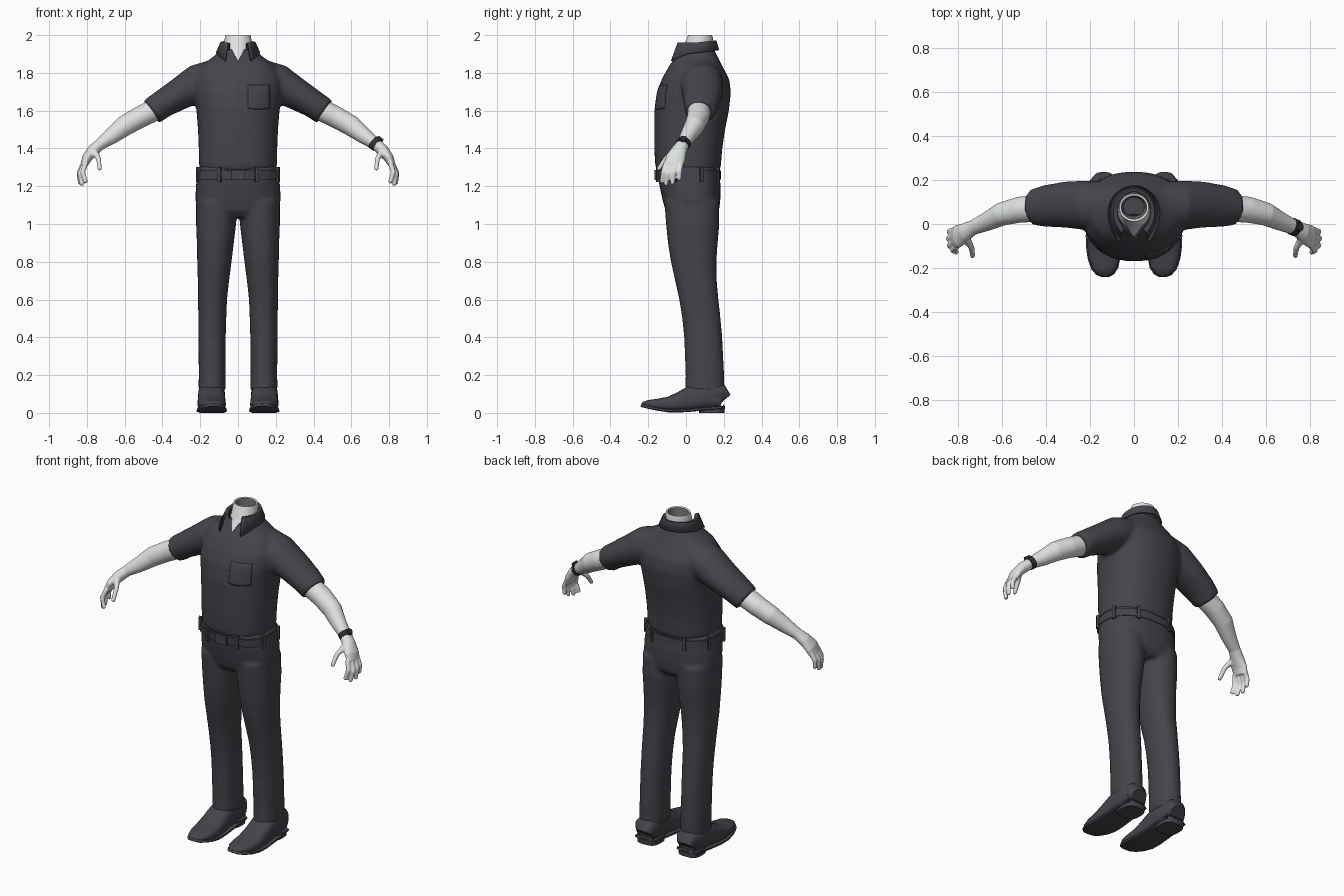
import bpy, bmesh, math
from mathutils import Vector

if "Cube" in bpy.data.objects:
    bpy.data.objects.remove(bpy.data.objects["Cube"])


def material(name, c):
    m = bpy.data.materials.new(name)
    m.diffuse_color = (*c, 1)
    m.use_nodes = True
    m.node_tree.nodes["Principled BSDF"].inputs["Base Color"].default_value = m.diffuse_color
    return m


CLOTH = material("charcoal cloth", (0.058, 0.058, 0.070))
SKIN = material("pale skin", (0.74, 0.76, 0.76))
INNER = material("neck shadow grey", (0.16, 0.16, 0.165))
BLACK = material("dark strap", (0.03, 0.03, 0.035))


def finish(name, bm, mat, angle=40):
    bmesh.ops.recalc_face_normals(bm, faces=bm.faces)
    me = bpy.data.meshes.new(name)
    bm.to_mesh(me)
    bm.free()
    ob = bpy.data.objects.new(name, me)
    bpy.context.collection.objects.link(ob)
    me.materials.append(mat)
    bpy.ops.object.select_all(action='DESELECT')
    ob.select_set(True)
    bpy.context.view_layer.objects.active = ob
    bpy.ops.object.shade_smooth_by_angle(angle=math.radians(angle))
    return ob


def tube(bm, pts, n=28, power=2.0, flat=False):
    """Closed loft; each point is x, y, z, radius across, radius along y (or z)."""
    rings = []
    cs = [Vector(p[:3]) for p in pts]
    for i, p in enumerate(pts):
        t = cs[min(i + 1, len(cs) - 1)] - cs[max(i - 1, 0)]
        t = Vector((0, 0, 1)) if flat else t.normalized()
        ref = Vector((0, 0, 1)) if abs(t.y) > 0.9 else Vector((0, 1, 0))
        u = (ref - t * ref.dot(t)).normalized()
        w = u.cross(t)
        ring = []
        for k in range(n):
            a = 2 * math.pi * k / n
            c, s = math.cos(a), math.sin(a)
            c = math.copysign(abs(c) ** (2 / power), c)
            s = math.copysign(abs(s) ** (2 / power), s)
            ring.append(bm.verts.new(cs[i] + w * c * p[3] + u * s * p[4]))
        rings.append(ring)
    for r, q in zip(rings, rings[1:]):
        for k in range(n):
            bm.faces.new((r[k], r[(k + 1) % n], q[(k + 1) % n], q[k]))
    bm.faces.new(rings[0])
    bm.faces.new(rings[-1])


def levels(rows):
    """Rows of z, front y, back y, half width, centre x -> loft points."""
    return [(x, (f + b) / 2, z, rx, (b - f) / 2) for z, f, b, rx, x in rows]


def flip(pts, s):
    return [(p[0] * s, *p[1:]) for p in pts]


def blend(ob, voxel, smooth):
    m = ob.modifiers.new("merge", 'REMESH')
    m.mode = 'VOXEL'
    m.voxel_size = voxel
    m.use_smooth_shade = True
    m = ob.modifiers.new("soften", 'SMOOTH')
    m.iterations = smooth
    m.factor = 0.5


def box(name, center, size, mat, rot=0):
    bm = bmesh.new()
    bmesh.ops.create_cube(bm, size=1)
    for v in bm.verts:
        v.co = Vector(v.co[i] * size[i] for i in range(3))
    ob = finish(name, bm, mat)
    ob.location = center
    ob.rotation_euler.z = rot
    return ob


# Shirt: torso and two short sleeves merged
bm = bmesh.new()
tube(bm, levels([(1.285, -.155, .18, .20, 0), (1.31, -.163, .185, .206, 0), (1.4, -.168, .192, .208, 0),
                 (1.5, -.168, .207, .212, 0), (1.6, -.167, .227, .22, 0), (1.7, -.153, .238, .235, 0),
                 (1.77, -.127, .228, .235, 0), (1.84, -.088, .19, .195, 0), (1.89, -.05, .165, .125, 0),
                 (1.925, -.03, .15, .09, 0)]), n=40, power=2.3, flat=True)
sleeve = [(.08, .08, 1.80, .085, .10), (.21, .085, 1.745, .102, .113), (.31, .088, 1.688, .085, .105),
          (.40, .082, 1.635, .074, .095), (.458, .075, 1.594, .073, .082)]
for s in (1, -1):
    tube(bm, flip(sleeve, s))
shirt = finish("shirt", bm, CLOTH)
blend(shirt, .011, 5)

# Open neckline cut into the shirt
bm = bmesh.new()
tri = [[bm.verts.new((x, y, z)) for x, z in ((-.062, 1.98), (.062, 1.98), (0, 1.86))] for y in (-.25, .04)]
for f in tri:
    bm.faces.new(f)
for k in range(3):
    bm.faces.new((tri[0][k], tri[0][(k + 1) % 3], tri[1][(k + 1) % 3], tri[1][k]))
cutter = finish("neckline_cutter", bm, CLOTH)
cutter.hide_render = True
cutter.hide_set(True)
m = shirt.modifiers.new("neckline", 'BOOLEAN')
m.operation = 'DIFFERENCE'
m.solver = 'EXACT'
m.object = cutter

# Neck, hollow at the top
bm = bmesh.new()
tube(bm, levels([(1.80, -.06, .11, .09, 0), (1.85, -.066, .13, .092, 0), (1.89, -.042, .14, .082, 0),
                 (1.93, -.015, .14, .073, 0), (1.985, .005, .142, .07, 0), (2.0, .012, .138, .067, 0),
                 (1.997, .022, .128, .058, 0), (1.91, .035, .12, .045, 0)]), n=32, flat=True)
neck = finish("neck", bm, SKIN)
neck.data.materials.append(INNER)
neck.data.materials.append(BLACK)
for p in neck.data.polygons:
    c = p.center
    if c.z > 1.88 and (c.x / .062) ** 2 + ((c.y - .075) / .057) ** 2 < 1:
        p.material_index = 2 if c.z < 1.92 else 1

# Folded collar, open at the front
bm = bmesh.new()
N, gap, prev = 36, math.radians(34), None
for i in range(N + 1):
    a = -math.pi / 2 + gap + (2 * math.pi - 2 * gap) * i / N
    c, s = math.cos(a), math.sin(a)
    f = max(0, -s / math.cos(gap)) ** 2
    back = max(0, s)
    row = [bm.verts.new(v) for v in (
        (.080 * c, .06 + .088 * s, 1.90),
        (.079 * c, .06 + .090 * s - .008 * f, 1.955 + .012 * back),
        (.092 * c, .055 + .103 * s - .012 * f, 1.957 + .012 * back),
        (.114 * c + .006 * f * c, .05 + .122 * s - .026 * f, 1.905 + .015 * back - .042 * f))]
    if prev:
        for k in range(3):
            bm.faces.new((prev[k], prev[k + 1], row[k + 1], row[k]))
    prev = row
collar = finish("collar", bm, CLOTH, 50)
m = collar.modifiers.new("thickness", 'SOLIDIFY')
m.thickness = .008
m.offset = 0

# Chest pocket following the shirt front
bm = bmesh.new()
bmesh.ops.create_grid(bm, x_segments=10, y_segments=10, size=.5)
for v in bm.verts:
    v.co = Vector((.11 + v.co.x * .115, -.24, 1.67 + v.co.y * .13 + (.012 * abs(v.co.x) if v.co.y < 0 else 0)))
pocket = finish("pocket", bm, CLOTH)
m = pocket.modifiers.new("fit", 'SHRINKWRAP')
m.target = shirt
m.wrap_method = 'PROJECT'
m.use_project_x = m.use_project_z = False
m.use_project_y = True
m.use_positive_direction = True
m.offset = .002
m = pocket.modifiers.new("thickness", 'SOLIDIFY')
m.thickness = .005
m.offset = 0

# Trousers: hips and two legs merged
bm = bmesh.new()
tube(bm, levels([(1.035, -.08, .15, .17, 0), (1.07, -.108, .175, .215, 0), (1.13, -.125, .182, .226, 0),
                 (1.2, -.14, .183, .223, 0), (1.26, -.15, .178, .215, 0), (1.302, -.155, .175, .212, 0)]),
     n=40, power=2.4, flat=True)
leg = levels([(1.12, -.115, .175, .108, .114), (1.0, -.106, .177, .106, .116), (.9, -.096, .168, .098, .12),
              (.8, -.08, .161, .091, .125), (.7, -.058, .163, .083, .13), (.6, -.036, .172, .077, .135),
              (.5, -.02, .183, .074, .136), (.4, -.01, .192, .072, .137), (.2, -.002, .202, .071, .137),
              (.115, -.004, .203, .072, .137)])
for s in (1, -1):
    tube(bm, flip(leg, s), power=2.2, flat=True)
blend(finish("trousers", bm, CLOTH), .0105, 4)

# Belt, buckle and belt loops
bm = bmesh.new()
tube(bm, levels([(1.236, -.156, .184, .222, 0), (1.282, -.161, .184, .219, 0)]), n=48, power=2.4, flat=True)
finish("belt", bm, CLOTH)
box("buckle", (0, -.161, 1.259), (.075, .014, .052), CLOTH)
for i, deg in enumerate((20, 65, 115, 160, 200, 248, 292, 340)):
    c, s = math.cos(math.radians(deg)), math.sin(math.radians(deg))
    x = math.copysign(abs(c) ** (2 / 2.4), c) * .222
    y = .012 + math.copysign(abs(s) ** (2 / 2.4), s) * .171
    box("belt_loop_%d" % i, (x, y, 1.262), (.018, .016, .078), CLOTH, math.atan2(s / .171, c / .222) + math.pi / 2)

# Bare arms with hands
arm = [(.42, .072, 1.615, .06, .062), (.52, .065, 1.565, .057, .059), (.60, .045, 1.52, .055, .053),
       (.67, .010, 1.465, .043, .042), (.73, -.016, 1.422, .031, .034), (.768, -.037, 1.388, .032, .042),
       (.80, -.056, 1.348, .026, .053), (.815, -.064, 1.312, .019, .049)]
# Knuckle, middle joint and tip of each finger
fingers = [((.806, -.103, 1.325), (.822, -.120, 1.275), (.806, -.128, 1.222)),
           ((.814, -.077, 1.32), (.838, -.098, 1.265), (.826, -.106, 1.208)),
           ((.818, -.052, 1.32), (.842, -.066, 1.27), (.836, -.072, 1.214)),
           ((.814, -.028, 1.325), (.838, -.034, 1.28), (.836, -.036, 1.236)),
           ((.765, -.06, 1.39), (.738, -.108, 1.345), (.732, -.146, 1.29))]
for s, side in ((1, "left"), (-1, "right")):
    bm = bmesh.new()
    tube(bm, flip(arm, s))
    for f in fingers:
        r = .019 if f is fingers[-1] else .0145
        end = Vector(f[2]) + (Vector(f[2]) - Vector(f[1])).normalized() * .006
        tube(bm, flip([(*f[0], r, r), (*f[1], .0135, .0135), (*f[2], .0115, .0115), (*end, .006, .006)], s), n=12)
    blend(finish(side + "_arm", bm, SKIN), .0055, 3)

# Wristwatch
bm = bmesh.new()
tube(bm, [(.716, -.010, 1.434, .037, .039), (.738, -.019, 1.416, .036, .039)])
tube(bm, [(.748, -.014, 1.445, .019, .021), (.757, -.013, 1.457, .017, .019)], n=16)
finish("wristwatch", bm, BLACK)

# Shoes: y, centre x, half width, bottom z, top z
shoe = [(.205, .138, .045, .03, .11), (.192, .138, .064, .022, .15), (.10, .14, .071, .015, .165),
        (.03, .14, .072, .008, .145), (-.03, .14, .074, .004, .112), (-.09, .139, .075, .005, .086),
        (-.15, .136, .07, .014, .075), (-.20, .132, .056, .025, .068), (-.225, .13, .036, .031, .06),
        (-.234, .13, .014, .036, .05)]
for s, side in ((1, "left"), (-1, "right")):
    bm = bmesh.new()
    tube(bm, [(x * s, y, (b + t) / 2, w, (t - b) / 2) for y, x, w, b, t in shoe], power=2.7)
    finish(side + "_shoe", bm, CLOTH, 50)
    bm = bmesh.new()
    tube(bm, [(x * s, y - .003, b + .007, w + .005, .009) for y, x, w, b, t in shoe], power=5)
    tube(bm, [(.138 * s, .137, 0, .066, .067), (.138 * s, .137, .036, .069, .069)], power=3, flat=True)
    finish(side + "_sole", bm, CLOTH)
